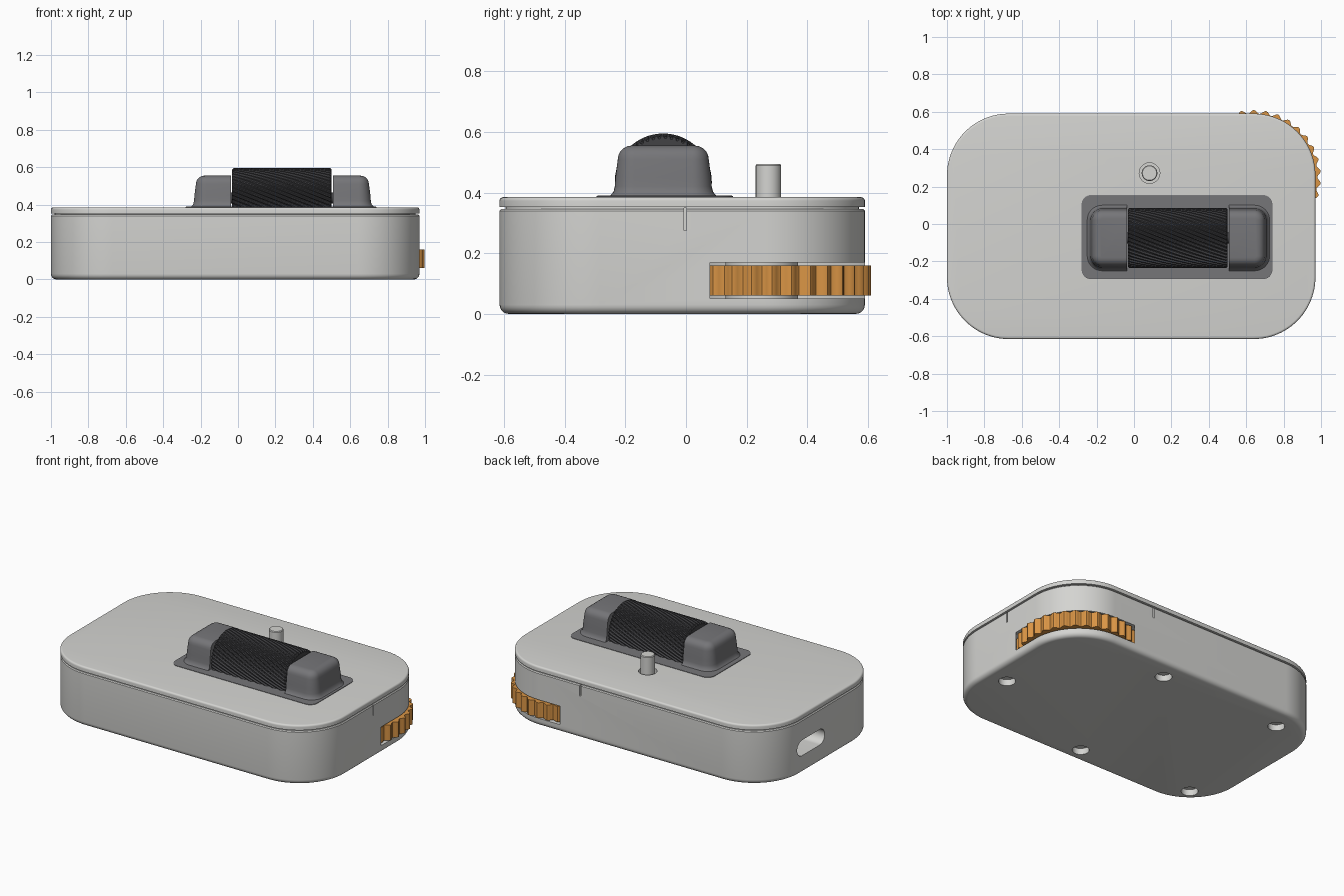
import bpy, bmesh
from math import pi, cos, sin, radians
from mathutils import Matrix, Vector

if "Cube" in bpy.data.objects:
    bpy.data.objects.remove(bpy.data.objects["Cube"])


def material(name, rgb):
    m = bpy.data.materials.new(name)
    m.use_nodes = True
    m.diffuse_color = (*rgb, 1)
    bsdf = next(n for n in m.node_tree.nodes if n.type == "BSDF_PRINCIPLED")
    bsdf.inputs["Base Color"].default_value = (*rgb, 1)
    return m


SHELL = material("light grey shell", (0.66, 0.66, 0.64))
HOLDER = material("dark grey holder", (0.18, 0.18, 0.19))
ROLLER = material("charcoal roller", (0.055, 0.055, 0.06))
ORANGE = material("orange wheel", (0.70, 0.30, 0.06))


def skin(name, rings, mat=None):
    """Bridge a stack of equal-length point rings and cap both ends."""
    bm = bmesh.new()
    loops = [[bm.verts.new(p) for p in ring] for ring in rings]
    n = len(loops[0])
    for a, b in zip(loops, loops[1:]):
        for i in range(n):
            j = (i + 1) % n
            bm.faces.new((a[i], a[j], b[j], b[i]))
    bm.faces.new(loops[0][::-1])
    bm.faces.new(loops[-1])
    bmesh.ops.recalc_face_normals(bm, faces=bm.faces)
    me = bpy.data.meshes.new(name)
    bm.to_mesh(me)
    bm.free()
    ob = bpy.data.objects.new(name, me)
    bpy.context.collection.objects.link(ob)
    if mat:
        me.materials.append(mat)
    return ob


def rounded_rect(cx, cy, hx, hy, r, z, seg=16):
    pts = []
    corners = ((1, 1), (-1, 1), (-1, -1), (1, -1))
    for q, (sx, sy) in enumerate(corners):
        for k in range(seg + 1):
            a = (q + k / seg) * pi / 2
            pts.append((cx + sx * (hx - r) + r * cos(a),
                        cy + sy * (hy - r) + r * sin(a), z))
    return pts


def rounded_block(name, cx, cy, hx, hy, r, layers, mat=None, seg=16):
    """Rounded box lofted through (inset, height) layers."""
    return skin(name, [rounded_rect(cx, cy, hx - i, hy - i, r - i, z, seg)
                       for i, z in layers], mat)


def cylinder(name, x, y, layers, mat=None, n=48):
    """Upright turned part through (radius, height) layers."""
    return skin(name, [[(x + r * cos(2 * pi * k / n), y + r * sin(2 * pi * k / n), z)
                        for k in range(n)] for r, z in layers], mat)


def fillet(r, z, up):
    """Quarter-round (inset, height) layers at a top or bottom edge."""
    steps = [k * pi / 10 for k in range(6)]
    if up:
        return [(r - r * cos(a), z - r + r * sin(a)) for a in steps]
    return [(r - r * sin(a), z + r - r * cos(a)) for a in steps]


def cut(ob, cutter):
    cutter.hide_render = True
    mod = ob.modifiers.new("cut", "BOOLEAN")
    mod.operation = "DIFFERENCE"
    mod.solver = "EXACT"
    mod.object = cutter
    select(ob)
    bpy.ops.object.modifier_apply(modifier=mod.name)
    bpy.data.objects.remove(cutter)


def select(ob):
    bpy.ops.object.select_all(action="DESELECT")
    ob.select_set(True)
    bpy.context.view_layer.objects.active = ob


def smooth(ob, angle=32):
    select(ob)
    bpy.ops.object.shade_smooth_by_angle(angle=radians(angle))


def box(name, lo, hi):
    (x, y, z), (X, Y, Z) = lo, hi
    return skin(name, [[(x, y, h), (X, y, h), (X, Y, h), (x, Y, h)] for h in (z, Z)])


# Case: rounded bottom edge, seam under the lid, softened lid edge
seam = [(0, 0.34), (0.005, 0.346), (0.02, 0.346), (0.02, 0.353), (0, 0.353)]
case = rounded_block("case", -0.015, -0.0125, 0.985, 0.6025, 0.33,
                     fillet(0.03, 0, False) + seam + fillet(0.012, 0.385, True),
                     SHELL, 24)

# Wheel slot through the back left corner
WX, WY = 0.64, 0.25
cut(case, cylinder("slot_cutter", WX, WY, [(0.372, 0.05), (0.372, 0.17)], n=96))

# Pin clearance hole and recessed screw holes underneath
PX, PY = 0.083, 0.272
cut(case, cylinder("pin_cutter", PX, PY, [(0.055, 0.32), (0.055, 0.5)]))
for x, y in ((0.83, -0.17), (0.16, 0.46), (-0.72, 0.44), (-0.02, -0.51), (-0.82, -0.47)):
    cut(case, cylinder("screw_cutter", x, y, [(0.05, -0.1), (0.05, 0.04)], n=32))

# Cable port on the right end
port = rounded_block("port_cutter", 0, 0, 0.14, 0.05, 0.05, [(0, -0.15), (0, 0.15)])
port.data.transform(Matrix.Translation((-1, 0.15, 0.165)) @ Matrix.Rotation(pi / 2, 4, "Z")
                    @ Matrix.Rotation(pi / 2, 4, "X"))
cut(case, port)

# Thin notches below the seam
cut(case, box("notch_cutter", (0.94, -0.007, 0.275), (1.1, 0.001, 0.35)))
cut(case, box("notch_cutter", (0.34, 0.56, 0.275), (0.348, 0.7, 0.35)))
smooth(case)

# Scalloped thumb wheel and its hub
TEETH, SUB = 34, 8
wheel_ring = []
for k in range(TEETH * SUB):
    a = 2 * pi * k / (TEETH * SUB)
    r = 0.35 + 0.01 * cos(TEETH * (a - pi / 2))
    wheel_ring.append((WX + r * cos(a), WY + r * sin(a)))
wheel = skin("thumb_wheel", [[(x, y, z) for x, y in wheel_ring] for z in (0.06, 0.16)], ORANGE)
smooth(wheel)
smooth(cylinder("wheel_hub", WX, WY, [(0.12, 0.05), (0.12, 0.17)], SHELL))

# Push pin
smooth(cylinder("push_pin", PX, PY, [(0.042, 0.31), (0.042, 0.49), (0.038, 0.495)], SHELL))

# Roller holder: flange with two end blocks flaring into it
smooth(rounded_block("holder_flange", 0.23, -0.07, 0.51, 0.225, 0.05,
                     [(0, 0.37), (0, 0.388), (0.003, 0.39)], HOLDER, 8))
flare = [(-0.03, 0.386), (-0.022, 0.393), (-0.014, 0.403), (-0.01, 0.42), (-0.008, 0.45)]
holder = rounded_block("holder_blocks", 0.2375, -0.075, 0.4625, 0.15, 0.055,
                       flare + fillet(0.045, 0.555, True), HOLDER, 8)
cut(holder, box("gap_cutter", (-0.038, -0.4, 0.3), (0.508, 0.3, 0.7)))
smooth(holder, 40)

# Knurled roller with spiral ridges, lying along x
RIDGES, STEPS, TWIST = 46, 20, 1.3
RY, RZ = -0.075, 0.435


def roller_ring(x, t, shrink):
    pts = []
    for k in range(RIDGES * 4):
        crest = (0.16, 0.16, 0.151, 0.151)[k % 4] - shrink
        a = 2 * pi * k / (RIDGES * 4) + TWIST * t
        pts.append((x, RY + crest * cos(a), RZ + crest * sin(a)))
    return pts


rings = [roller_ring(-0.033, 0, 0.008)]
rings += [roller_ring(-0.025 + 0.518 * s / STEPS, s / STEPS, 0) for s in range(STEPS + 1)]
rings += [roller_ring(0.501, 1, 0.008)]
roller = skin("knurled_roller", rings, ROLLER)
smooth(roller, 20)

# Roller axle
axle = cylinder("roller_axle", 0, 0, [(0.03, -0.05), (0.03, 0.52)], ROLLER, 24)
axle.data.transform(Matrix.Translation(Vector((0, RY, RZ))) @ Matrix.Rotation(pi / 2, 4, "Y"))
smooth(axle)
